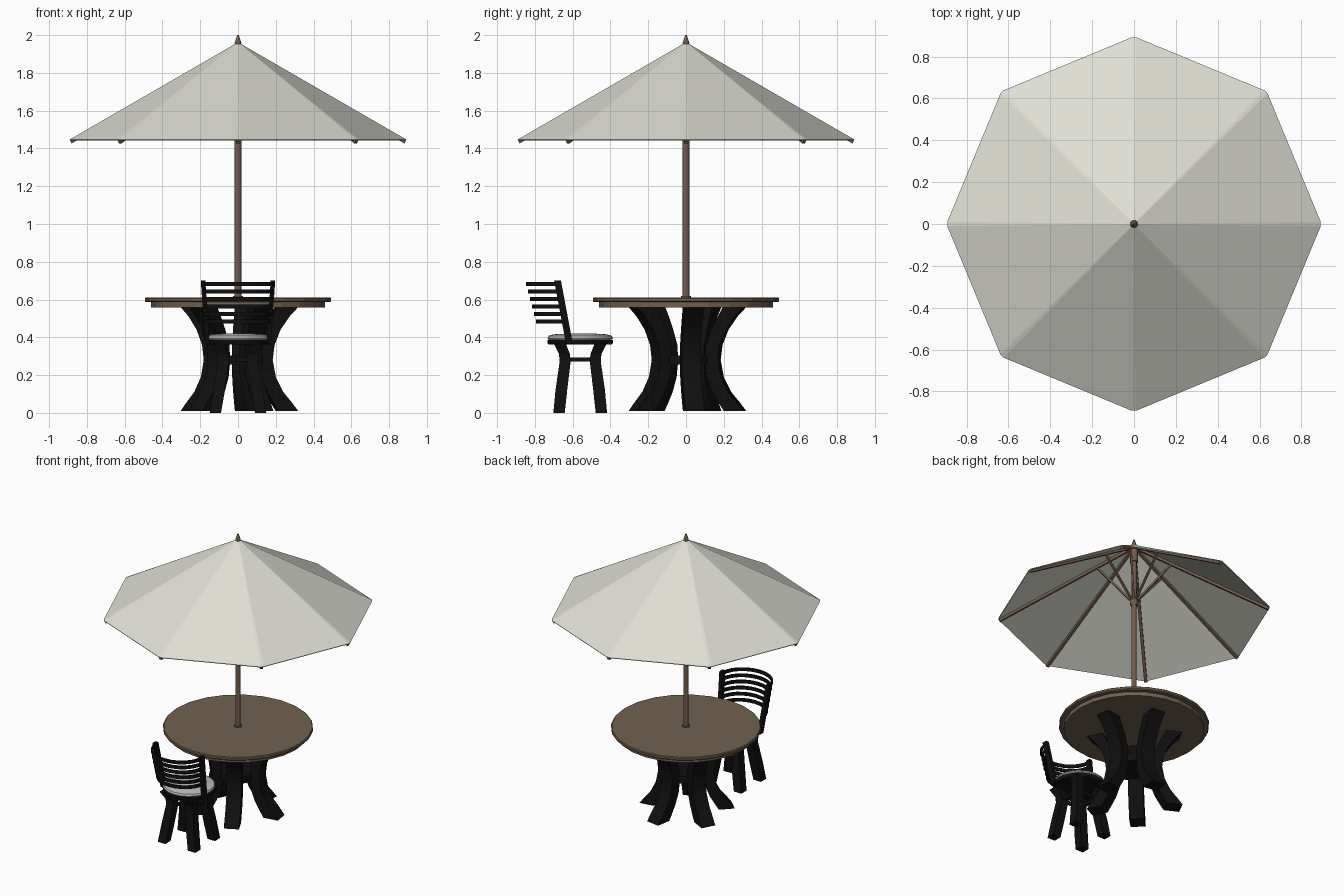
import bpy, bmesh, math
from math import sin, cos, pi, radians
from mathutils import Vector, Matrix

if "Cube" in bpy.data.objects:
    bpy.data.objects.remove(bpy.data.objects["Cube"])


def material(name, r, g, b):
    m = bpy.data.materials.new(name)
    m.diffuse_color = (r, g, b, 1)
    m.use_nodes = True
    m.node_tree.nodes["Principled BSDF"].inputs["Base Color"].default_value = m.diffuse_color
    return m


CLOTH = material("canvas_cream", 0.73, 0.73, 0.66)
TABLE = material("table_brown", 0.165, 0.12, 0.08)
WOOD = material("pole_brown", 0.17, 0.11, 0.075)
BLACK = material("black_paint", 0.005, 0.005, 0.005)
GREY = material("cushion_grey", 0.5, 0.5, 0.5)


def finish(name, bm, mat):
    bmesh.ops.recalc_face_normals(bm, faces=bm.faces[:])
    me = bpy.data.meshes.new(name)
    bm.to_mesh(me)
    bm.free()
    me.materials.append(mat)
    ob = bpy.data.objects.new(name, me)
    bpy.context.collection.objects.link(ob)
    return ob


def smooth(ob, angle=40):
    bpy.ops.object.select_all(action='DESELECT')
    ob.select_set(True)
    bpy.context.view_layer.objects.active = ob
    bpy.ops.object.shade_smooth_by_angle(angle=radians(angle))


def loft(name, solids, mat):
    """Each solid is a list of equal-length rings, skinned and capped."""
    bm = bmesh.new()
    for rings in solids:
        vs = [[bm.verts.new(p) for p in r] for r in rings]
        n = len(vs[0])
        for a, b in zip(vs, vs[1:]):
            for i in range(n):
                j = (i + 1) % n
                bm.faces.new((a[i], a[j], b[j], b[i]))
        bm.faces.new(vs[0])
        bm.faces.new(vs[-1])
    return finish(name, bm, mat)


def lathe(name, profile, sides, mat, cx=0, cy=0):
    rings = [[(cx + r * cos(2 * pi * i / sides), cy + r * sin(2 * pi * i / sides), z)
              for i in range(sides)] for r, z in profile]
    return loft(name, [rings], mat)


def bar(a, b, w, h):
    """Box-section bar from a to b: w sideways, h in the upright plane."""
    a, b = Vector(a), Vector(b)
    d = (b - a).normalized()
    s = d.cross(Vector((0, 0, 1))).normalized()
    u = s.cross(d)
    return [[p + s * x * w / 2 + u * y * h / 2
             for x, y in ((-1, -1), (1, -1), (1, 1), (-1, 1))] for p in (a, b)]


def polar(r, ang, z):
    return Vector((r * cos(ang), r * sin(ang), z))


# --- Umbrella canopy: eight panels with slightly clipped corners
APEX, RIM, R = 1.962, 1.447, 0.892
bm = bmesh.new()
top = bm.verts.new((0, 0, APEX))
rim = [bm.verts.new(polar(R, k * pi / 4 + s * 0.012, RIM)) for k in range(8) for s in (-1, 1)]
for i in range(16):
    bm.faces.new((top, rim[i], rim[(i + 1) % 16]))
canopy = finish("canopy", bm, CLOTH)
sol = canopy.modifiers.new("thickness", 'SOLIDIFY')
sol.thickness = 0.006

# --- Ribs under each fold and struts up from the runner
slope = (APEX - RIM) / R
spokes = [k * pi / 4 for k in range(8)]
loft("ribs", [bar(polar(0.02, a, APEX - 0.018 - 0.02 * slope),
                  polar(0.885, a, APEX - 0.018 - 0.885 * slope), 0.02, 0.016)
              for a in spokes], WOOD)
loft("struts", [bar(polar(0.015, a, 1.535), polar(0.24, a, APEX - 0.025 - 0.24 * slope),
                    0.013, 0.013) for a in spokes], WOOD)

# --- Pole, runner, crown hub, table collar and finial
smooth(lathe("pole", [(0.018, 0.56), (0.018, 1.95)], 16, WOOD))
smooth(lathe("runner", [(0.022, 1.50), (0.027, 1.515), (0.027, 1.55), (0.022, 1.56)], 16, WOOD))
smooth(lathe("crown_hub", [(0.026, 1.83), (0.026, 1.925)], 16, WOOD))
smooth(lathe("pole_collar", [(0.026, 0.60), (0.026, 0.618)], 16, WOOD))
smooth(lathe("finial", [(0.012, 1.94), (0.018, 1.958), (0.013, 1.975), (0.004, 2.0)], 12, WOOD))

# --- Table top with a recessed lower layer
lathe("table_top", [(0.487, 0.586), (0.493, 0.592), (0.493, 0.605), (0.488, 0.61)], 24, TABLE)
lathe("table_apron", [(0.46, 0.558), (0.46, 0.588)], 24, TABLE)

# --- Five curved table legs: (height, inner radius, outer radius)
leg_profile = [(0.01, 0.21, 0.315), (0.05, 0.185, 0.285), (0.11, 0.15, 0.235),
               (0.19, 0.12, 0.195), (0.28, 0.108, 0.178), (0.36, 0.115, 0.188),
               (0.44, 0.145, 0.22), (0.51, 0.178, 0.268), (0.56, 0.205, 0.315)]
legs = []
for k in range(5):
    rot = Matrix.Rotation(radians(9 + 72 * k), 3, 'Z')
    legs.append([[rot @ Vector(p) for p in ((ri, -.05, z), (ro, -.05, z), (ro, .05, z), (ri, .05, z))]
                 for z, ri, ro in leg_profile])
smooth(loft("table_legs", legs, BLACK), 30)
lathe("leg_brace", [(0.135, 0.255), (0.135, 0.305)], 20, BLACK)

# --- Chair seat and cushion
CY = -0.56
smooth(lathe("seat_frame", [(0.168, 0.363), (0.173, 0.37), (0.173, 0.387)], 24, BLACK, 0, CY))
smooth(lathe("seat_cushion", [(0.165, 0.385), (0.173, 0.395), (0.168, 0.408),
                              (0.14, 0.416), (0.07, 0.42)], 24, GREY, 0, CY), 50)


# --- Four chair legs, pinched at the stretchers
def chair_leg(sx, sy):
    rings = []
    for z, x, y, w in ((0, .12, .112, .03), (.12, .1, .1, .031), (.27, .078, .08, .029),
                       (.31, .08, .083, .029), (.366, .105, .108, .032)):
        rings.append([(sx * x + i * w, CY + sy * y + j * w, z)
                      for i, j in ((-1, -1), (1, -1), (1, 1), (-1, 1))])
    return rings


corners = [(1, 1), (-1, 1), (-1, -1), (1, -1)]
loft("chair_legs", [chair_leg(*c) for c in corners], BLACK)
loft("chair_stretchers", [bar((.078 * a[0], CY + .08 * a[1], .283), (.078 * b[0], CY + .08 * b[1], .283),
                              0.02, 0.02) for a, b in zip(corners, corners[1:] + corners[:1])], BLACK)


# --- Chair back: two leaning posts and six bowed slats
def post_at(z):
    t = (z - 0.37) / 0.33
    return 0.163 + 0.022 * t, -0.618 - 0.062 * t


posts = []
for s in (-1, 1):
    rings = []
    for z in (0.365, 0.47, 0.6, 0.70):
        x, y = post_at(z)
        rings.append([(s * x + i * .012, y + j * .018, z)
                      for i, j in ((-1, -1), (1, -1), (1, 1), (-1, 1))])
    posts.append(rings)
loft("back_posts", posts, BLACK)

slats = []
for k in range(6):
    z = 0.483 + 0.04 * k
    x, y = post_at(z)
    depth = 0.148 + 0.003 * k
    rings = []
    for i in range(13):
        a = pi * i / 12
        rings.append([((x + o) * cos(a), y - (depth + o) * sin(a), z + h)
                      for o, h in ((-.006, -.011), (.006, -.011), (.006, .011), (-.006, .011))])
    slats.append(rings)
smooth(loft("back_slats", slats, BLACK), 30)
